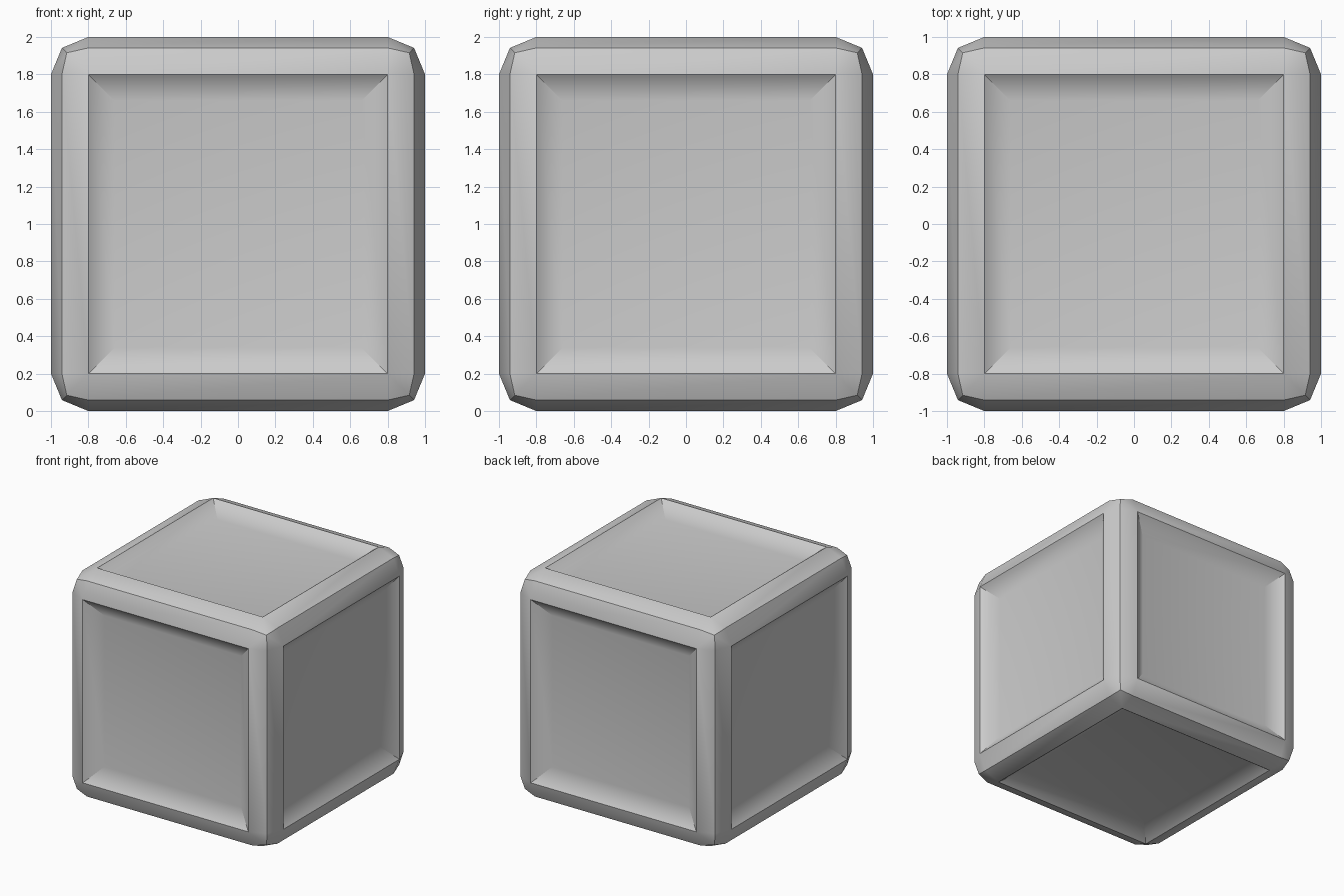
import bpy, bmesh, math
from mathutils import Matrix

if "Cube" in bpy.data.objects:
    bpy.data.objects.remove(bpy.data.objects["Cube"])

# Cube with two-segment rounded edges
bm = bmesh.new()
bmesh.ops.create_cube(bm, size=2, matrix=Matrix.Translation((0, 0, 1)))
bmesh.ops.bevel(bm, geom=bm.edges[:], offset=0.2, offset_type='OFFSET',
                segments=2, profile=0.5, affect='EDGES')

# Sunken panel with sloping sides on each of the six faces
panels = [f for f in bm.faces if f.calc_area() > 1]
bmesh.ops.inset_individual(bm, faces=panels, thickness=0.14, depth=-0.1,
                           use_even_offset=True)
bmesh.ops.recalc_face_normals(bm, faces=bm.faces[:])

mesh = bpy.data.meshes.new("panelled_crate")
bm.to_mesh(mesh)
bm.free()
crate = bpy.data.objects.new("panelled_crate", mesh)
bpy.context.collection.objects.link(crate)

# Soft shading inside the panels, sharp rims and edge lines
bpy.context.view_layer.objects.active = crate
crate.select_set(True)
bpy.ops.object.shade_smooth()
mesh.set_sharp_from_angle(angle=math.radians(40))
weighted = crate.modifiers.new("weighted_normals", 'WEIGHTED_NORMAL')
weighted.keep_sharp = True
